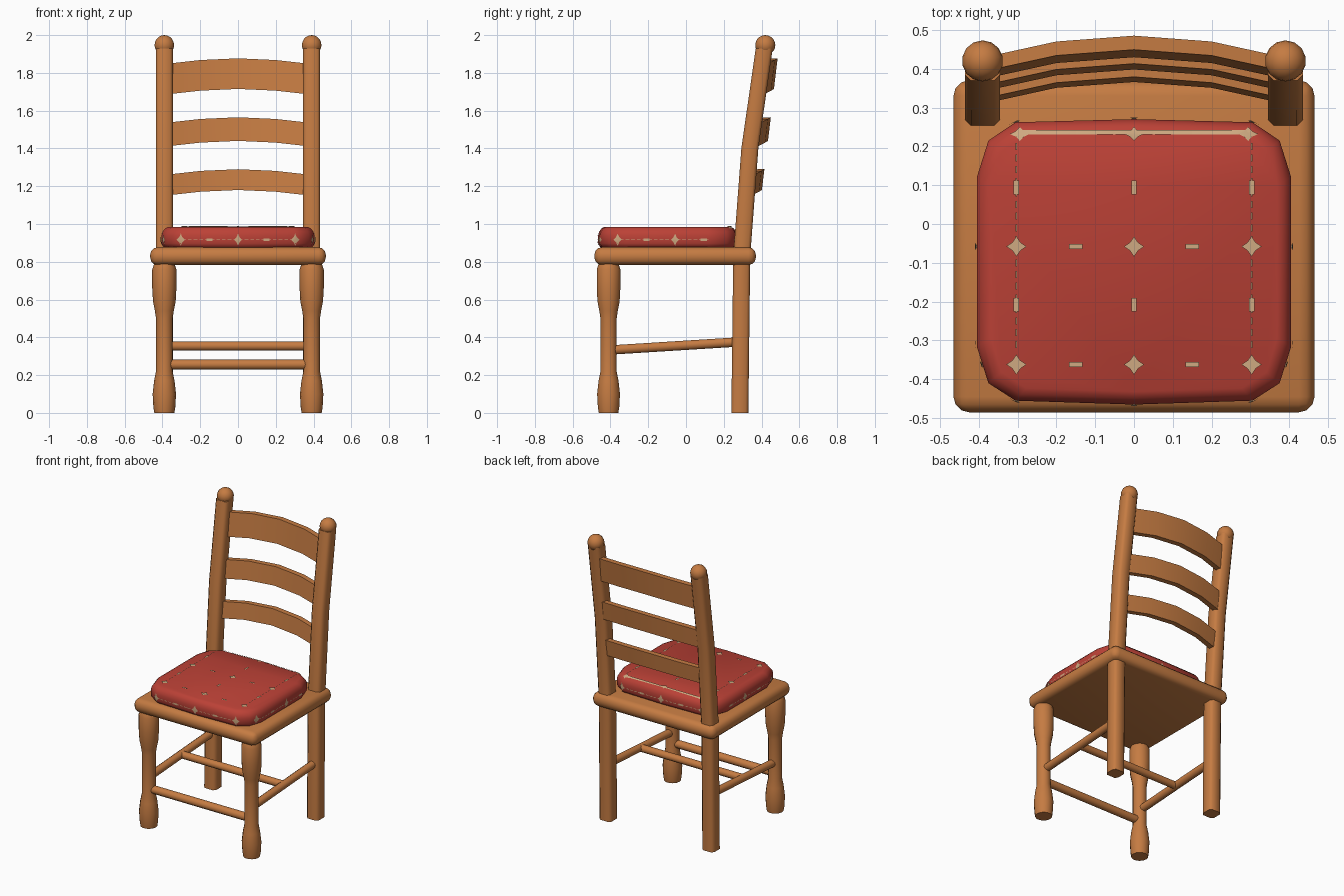
import bpy, bmesh
from math import cos, sin, pi, radians
from mathutils import Vector
from mathutils.bvhtree import BVHTree

if "Cube" in bpy.data.objects:
    bpy.data.objects.remove(bpy.data.objects["Cube"])


def material(name, rgb):
    mat = bpy.data.materials.new(name)
    mat.use_nodes = True
    mat.diffuse_color = (*rgb, 1)
    mat.node_tree.nodes["Principled BSDF"].inputs["Base Color"].default_value = (*rgb, 1)
    return mat


wood = material("warm wood", (0.56, 0.2, 0.055))
red = material("red fabric", (0.5, 0.053, 0.037))
tan = material("tan thread", (0.62, 0.4, 0.22))


def finish(name, bm, mat, angle=50, recalc=True):
    if recalc:
        bmesh.ops.recalc_face_normals(bm, faces=bm.faces)
    mesh = bpy.data.meshes.new(name)
    bm.to_mesh(mesh)
    bm.free()
    mesh.materials.append(mat)
    obj = bpy.data.objects.new(name, mesh)
    bpy.context.collection.objects.link(obj)
    bpy.ops.object.select_all(action='DESELECT')
    obj.select_set(True)
    bpy.context.view_layer.objects.active = obj
    bpy.ops.object.shade_smooth_by_angle(angle=radians(angle))
    return obj


def loft(name, rings, mat, angle=50):
    """Skin a list of closed rings and cap both ends."""
    bm = bmesh.new()
    rows = [[bm.verts.new(p) for p in ring] for ring in rings]
    n = len(rows[0])
    for a, b in zip(rows, rows[1:]):
        for i in range(n):
            j = (i + 1) % n
            bm.faces.new((a[i], a[j], b[j], b[i]))
    bm.faces.new(rows[0])
    bm.faces.new(rows[-1])
    return finish(name, bm, mat, angle)


def circle(center, u, v, r, n):
    return [Vector(center) + r * (cos(2 * pi * i / n) * u + sin(2 * pi * i / n) * v) for i in range(n)]


def rod(name, a, b, r):
    a, b = Vector(a), Vector(b)
    axis = (b - a).normalized()
    u = axis.cross(Vector((0, 0, 1))).normalized()
    v = axis.cross(u)
    loft(name, [circle(p, u, v, r, 10) for p in (a, b)], wood)


X, Y = Vector((1, 0, 0)), Vector((0, 1, 0))

# Seat board with rounded rim
bm = bmesh.new()
bmesh.ops.create_cube(bm, size=1)
for v in bm.verts:
    v.co = (v.co.x * 0.93, v.co.y * 0.855 - 0.0575, v.co.z * 0.094 + 0.83)
bmesh.ops.bevel(bm, geom=bm.edges[:], offset=0.04, segments=3, profile=0.5, affect='EDGES')
finish("seat", bm, wood)

# Legs, back posts, finials and side stretchers
turned = [(0, 0.053), (0.03, 0.058), (0.1, 0.062), (0.17, 0.054), (0.22, 0.044), (0.5, 0.044),
          (0.54, 0.05), (0.59, 0.06), (0.66, 0.064), (0.76, 0.064), (0.78, 0.057), (0.8, 0.05)]
post_path = [(0, 0.285), (0.83, 0.295), (1.4, 0.338), (1.93, 0.414)]
h, c = 0.045, 0.03
section = [(h, -c), (h, c), (c, h), (-c, h), (-h, c), (-h, -c), (-c, -h), (c, -h)]
for side, s in (("left", 1), ("right", -1)):
    x = 0.39 * s
    loft(f"front_leg_{side}", [circle((x, -0.41, z), X, Y, r, 14) for z, r in turned], wood)
    loft(f"back_post_{side}", [[(x + a, y + b, z) for a, b in section] for z, y in post_path], wood)
    bm = bmesh.new()
    bmesh.ops.create_uvsphere(bm, u_segments=14, v_segments=10, radius=0.053)
    bmesh.ops.translate(bm, verts=bm.verts, vec=(x, 0.42, 1.947))
    finish(f"finial_{side}", bm, wood)
    rod(f"side_stretcher_{side}", (x, -0.4, 0.333), (x, 0.27, 0.375), 0.026)

rod("front_stretcher", (-0.38, -0.41, 0.256), (0.38, -0.41, 0.256), 0.027)
rod("cross_stretcher", (-0.39, -0.06, 0.354), (0.39, -0.06, 0.354), 0.025)

# Curved back slats: bottom, top and rear face at the middle
arc = [(-0.36, -0.05, -0.027), (-0.2, -0.015, -0.009), (0, 0, 0), (0.2, -0.015, -0.009), (0.36, -0.05, -0.027)]
for name, low, high, rear in (("lower_slat", 1.18, 1.29, 0.415), ("middle_slat", 1.44, 1.565, 0.449),
                              ("top_slat", 1.715, 1.877, 0.485)):
    lean = 0.12 * (high - low)
    loft(name, [[(x, rear + dy, high + dz), (x, rear + dy - 0.036, high + dz),
                 (x, rear + dy - 0.036 - lean, low + dz), (x, rear + dy - lean, low + dz)]
                for x, dy, dz in arc], wood, 30)

# Cushion: half outline mirrored, then stacked with a rounded edge
half = [(0, 0.27), (0.305, 0.262), (0.375, 0.215), (0.405, 0.12),
        (0.405, -0.315), (0.375, -0.41), (0.305, -0.455), (0, -0.465)]
outline = half + [(-x, y) for x, y in half[-2:0:-1]]
levels = [(0.87, 0.94), (0.882, 0.98), (0.897, 1), (0.94, 1), (0.96, 0.985), (0.976, 0.955), (0.985, 0.91)]
cushion = loft("cushion", [[(x * k, (y + 0.0975) * k - 0.0975, z) for x, y in outline] for z, k in levels], red, 60)

# Woven motif: thin patches laid on the cushion surface
surface = BVHTree.FromPolygons([v.co for v in cushion.data.vertices],
                               [p.vertices[:] for p in cushion.data.polygons])
motif = bmesh.new()


def patch(center, u, v, inward, shape):
    """Drop a small fan of points onto the cushion along the inward direction."""
    pts = []
    for a, b in [(0, 0)] + shape:
        start = Vector(center) + a * u + b * v - inward
        hit, normal, _, _ = surface.ray_cast(start, inward)
        if hit is None:
            hit, normal, _, _ = surface.find_nearest(Vector(center) + a * u + b * v)
        pts.append(motif.verts.new(hit - inward * 0.004))
    for i in range(1, len(pts)):
        face = motif.faces.new((pts[0], pts[i], pts[i % (len(pts) - 1) + 1]))
        face.normal_update()
        if face.normal.dot(inward) > 0:
            face.normal_flip()


def diamond(w, hgt):
    return [(w, 0), (w * 0.4, hgt * 0.4), (0, hgt), (-w * 0.4, hgt * 0.4),
            (-w, 0), (-w * 0.4, -hgt * 0.4), (0, -hgt), (w * 0.4, -hgt * 0.4)]


def dash(w, hgt):
    return [(w, hgt), (-w, hgt), (-w, -hgt), (w, -hgt)]


Z = Vector((0, 0, 1))
columns, rows = (-0.303, 0, 0.303), (0.232, -0.058, -0.362)

# Top of the cushion
for x in columns:
    for y in rows:
        size = 0.02 if y > 0.2 else 0.029
        patch((x * (0.97 if y > 0.2 else 1), y, 1), X, Y, -Z, diamond(0.026, size * 0.9))
    for y in (0.094, -0.208):
        patch((x, y, 1), X, Y, -Z, dash(0.007, 0.018))
for y in rows[1:]:
    for x in (-0.15, 0.15):
        patch((x, y, 1), X, Y, -Z, dash(0.018, 0.006))
for i in range(12):
    patch((-0.275 + i * 0.05, 0.236, 1), X, Y, -Z, dash(0.025, 0.006))
for s in (-1, 1):
    for i in range(18):
        patch((0.303 * s, 0.2 - i * 0.03, 1), X, Y, -Z, dash(0.002, 0.009))

# Front, back and sides of the cushion
for d in (Y, -Y):
    for x in columns:
        patch((x, 0, 0.917), X, Z, d, diamond(0.022, 0.032))
    for x in (-0.15, 0.15):
        patch((x, 0, 0.917), X, Z, d, dash(0.016, 0.006))
    for i in range(20):
        patch((-0.285 + i * 0.03, 0, 0.917), X, Z, d, dash(0.01, 0.002))
for d in (X, -X):
    for y in rows[1:]:
        patch((0, y, 0.917), Y, Z, d, diamond(0.022, 0.032))
    for y in (0.094, -0.208):
        patch((0, y, 0.917), Y, Z, d, dash(0.016, 0.006))
    for i in range(16):
        patch((0, -0.34 + i * 0.03, 0.917), Y, Z, d, dash(0.01, 0.002))
finish("cushion_motif", motif, tan, recalc=False)
